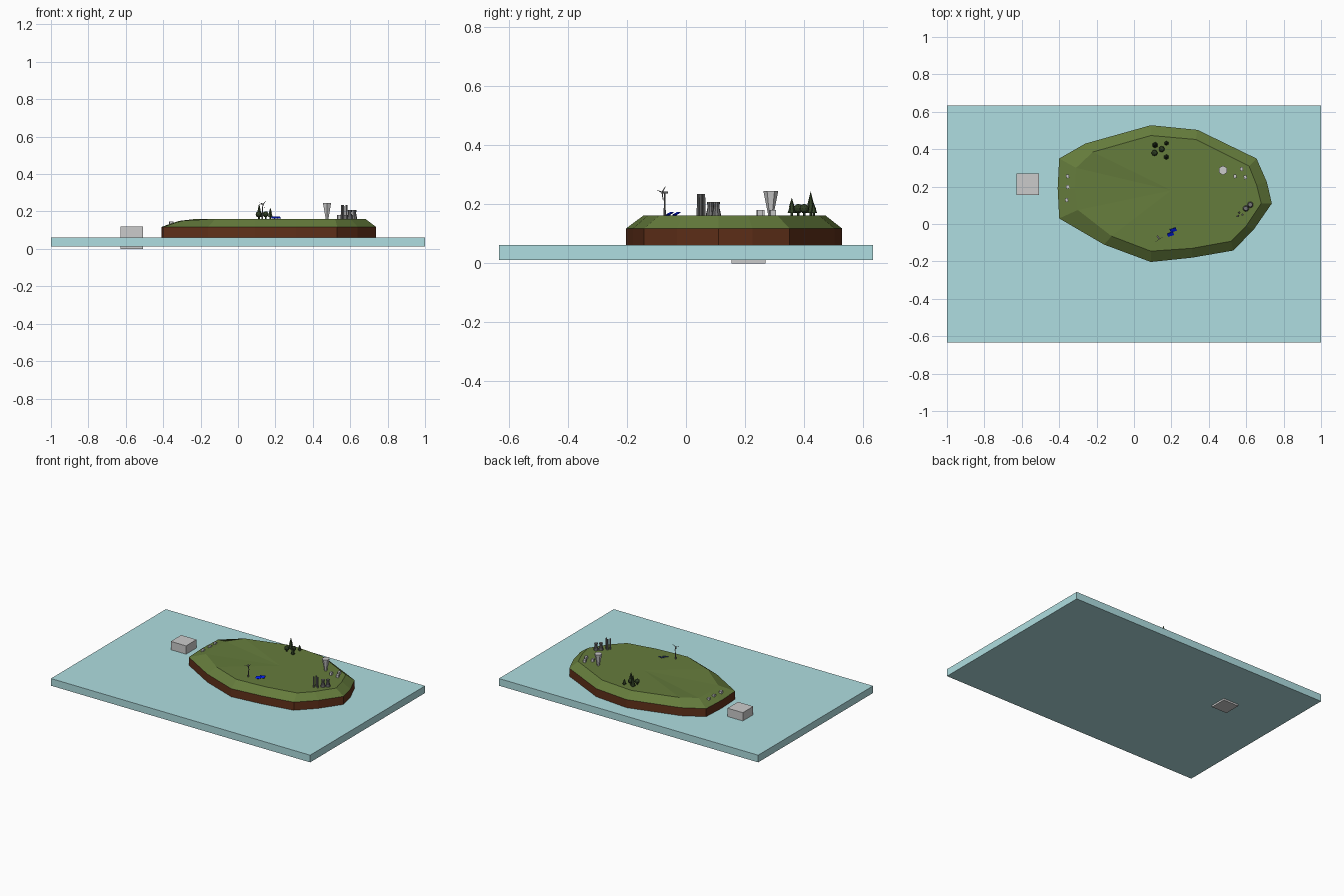
import bpy, bmesh
from math import pi, sin, cos
from mathutils import Vector

if "Cube" in bpy.data.objects:
    bpy.data.objects.remove(bpy.data.objects["Cube"])


def mat(name, r, g, b):
    m = bpy.data.materials.new(name)
    m.diffuse_color = (r, g, b, 1)
    m.use_nodes = True
    m.node_tree.nodes["Principled BSDF"].inputs["Base Color"].default_value = m.diffuse_color
    return m


WATER = mat("water", 0.43, 0.73, 0.75)
GRASS = mat("grass", 0.13, 0.20, 0.045)
EARTH = mat("earth", 0.12, 0.03, 0.01)
LEAF = mat("leaf", 0.03, 0.05, 0.018)
PANEL = mat("panel", 0.0, 0.01, 0.8)
DARK = mat("dark_grey", 0.18, 0.18, 0.18)
Z = 0.161   # plateau height


def mesh(name, verts, faces, m=None):
    me = bpy.data.meshes.new(name)
    me.from_pydata(verts, [], faces)
    bm = bmesh.new()
    bm.from_mesh(me)
    bmesh.ops.recalc_face_normals(bm, faces=bm.faces)
    bm.to_mesh(me)
    bm.free()
    ob = bpy.data.objects.new(name, me)
    bpy.context.collection.objects.link(ob)
    if m:
        me.materials.append(m)
    return ob


def box(name, c, size, m=None, rot=(0, 0, 0)):
    bpy.ops.mesh.primitive_cube_add(size=1, location=c, rotation=rot)
    ob = bpy.context.object
    ob.name, ob.scale = name, size
    if m:
        ob.data.materials.append(m)
    return ob


def cone(name, x, y, z0, z1, r0, r1, n, m=None):
    bpy.ops.mesh.primitive_cone_add(vertices=n, radius1=r0, radius2=r1, depth=z1 - z0,
                                    location=(x, y, (z0 + z1) / 2))
    ob = bpy.context.object
    ob.name = name
    if m:
        ob.data.materials.append(m)
    return ob


# Sea slab and the harbour block
box("sea", (0, 0, 0.037), (2, 1.266, 0.05), WATER)
box("sea_block", (-0.568, 0.212, 0.06), (0.118, 0.115, 0.12))

# Island: shore outline, rim outline, flat top
shore = [(-0.40, 0.35), (-0.26, 0.43), (0.09, 0.528), (0.34, 0.503), (0.655, 0.35),
         (0.71, 0.225), (0.737, 0.11), (0.64, -0.03), (0.53, -0.142), (0.31, -0.18),
         (0.09, -0.203), (-0.16, -0.11), (-0.40, 0.03), (-0.408, 0.19)]
rim = [(-0.31, 0.30, 0.15), (-0.22, 0.385, Z), (0.09, 0.473, Z), (0.33, 0.452, Z),
       (0.615, 0.31, Z), (0.655, 0.21, Z), (0.68, 0.11, Z), (0.60, -0.01, Z),
       (0.52, -0.092, Z), (0.31, -0.13, Z), (0.09, -0.145, Z), (-0.12, -0.065, Z),
       (-0.30, 0.075, 0.15), (-0.315, 0.19, 0.15)]
n = len(shore)
low = [(x, y, 0.055) for x, y in shore]
mid = [(x, y, 0.118) for x, y in shore]
band = [(i, (i + 1) % n, n + (i + 1) % n, n + i) for i in range(n)]
mesh("island_cliff", low + mid, band + [tuple(range(n))], EARTH)
mesh("island_grass", mid + rim + [(0.2, 0.18, Z)],
     band + [(n + i, n + (i + 1) % n, 2 * n) for i in range(n)], GRASS)

# Conifers and round trees
for x, y, top, r in [(0.113, 0.422, 0.243, 0.016), (0.173, 0.358, 0.222, 0.014),
                     (0.173, 0.432, 0.205, 0.012)]:
    cone("conifer_trunk", x, y, Z - 0.004, 0.175, 0.004, 0.004, 6, LEAF)
    h = top - 0.17
    cone("conifer_lower", x, y, 0.17, 0.17 + h * 0.65, r, 0.003, 6, LEAF)
    cone("conifer_upper", x, y, 0.17 + h * 0.35, top, r * 0.75, 0, 6, LEAF)
for x, y, r in [(0.11, 0.38, 0.016), (0.148, 0.40, 0.016)]:
    cone("tree_trunk", x, y, Z - 0.004, 0.18, 0.004, 0.004, 6, LEAF)
    bpy.ops.mesh.primitive_ico_sphere_add(subdivisions=2, radius=r, location=(x, y, 0.185))
    bpy.context.object.name = "tree_crown"
    bpy.context.object.data.materials.append(LEAF)

# Water tower, wide at the top
cone("water_tower", 0.476, 0.287, Z - 0.003, 0.244, 0.008, 0.025, 6)

# Wind turbine: mast, nacelle, three blades
tx, ty, hub = 0.13, -0.072, 0.24
cone("turbine_mast", tx, ty, Z - 0.003, hub, 0.004, 0.002, 8, DARK)
box("turbine_nacelle", (tx, ty, hub), (0.009, 0.022, 0.006), DARK, (0, 0, 0.6))
across = Vector((cos(0.6), sin(0.6), 0))
for k in range(3):
    a = pi / 4 + k * 2 * pi / 3
    d = across * cos(a) + Vector((0, 0, sin(a)))
    s = across * -sin(a) + Vector((0, 0, cos(a)))
    c = Vector((tx, ty, hub)) + Vector((sin(0.6), -cos(0.6), 0)) * 0.011
    t = Vector((0, 0.001, 0))
    pts = [c - s * 0.002, c + s * 0.002, c + d * 0.028]
    mesh("turbine_blade", [p - t for p in pts] + [p + t for p in pts],
         [(0, 1, 2), (5, 4, 3), (0, 3, 4, 1), (1, 4, 5, 2), (2, 5, 3, 0)], DARK)

# Solar panels
for x, y in [(0.195, -0.055), (0.21, -0.032)]:
    box("solar_panel", (x, y, 0.168), (0.034, 0.02, 0.003), PANEL, (0.5, 0, 0.3))
    cone("panel_post", x, y, Z - 0.002, 0.167, 0.002, 0.002, 6, DARK)

# Chimneys and cooling towers
for x, y in [(0.555, 0.042), (0.563, 0.06), (0.58, 0.05)]:
    cone("chimney", x, y, Z - 0.003, 0.234, 0.006, 0.005, 8, DARK)
for x, y in [(0.598, 0.083), (0.622, 0.103)]:
    cone("cooling_tower_base", x, y, Z - 0.003, 0.19, 0.017, 0.010, 10, DARK)
    cone("cooling_tower_neck", x, y, 0.19, 0.208, 0.010, 0.012, 10, DARK)

# Small houses on the plateau and on the west slope
for x, y, z in [(0.54, 0.255, 0.168), (0.575, 0.294, 0.168), (0.595, 0.25, 0.168),
                (-0.355, 0.255, 0.135), (-0.355, 0.198, 0.135), (-0.36, 0.128, 0.135)]:
    box("house", (x, y, z), (0.016, 0.02, 0.024), None, (0, 0, 0.2))
